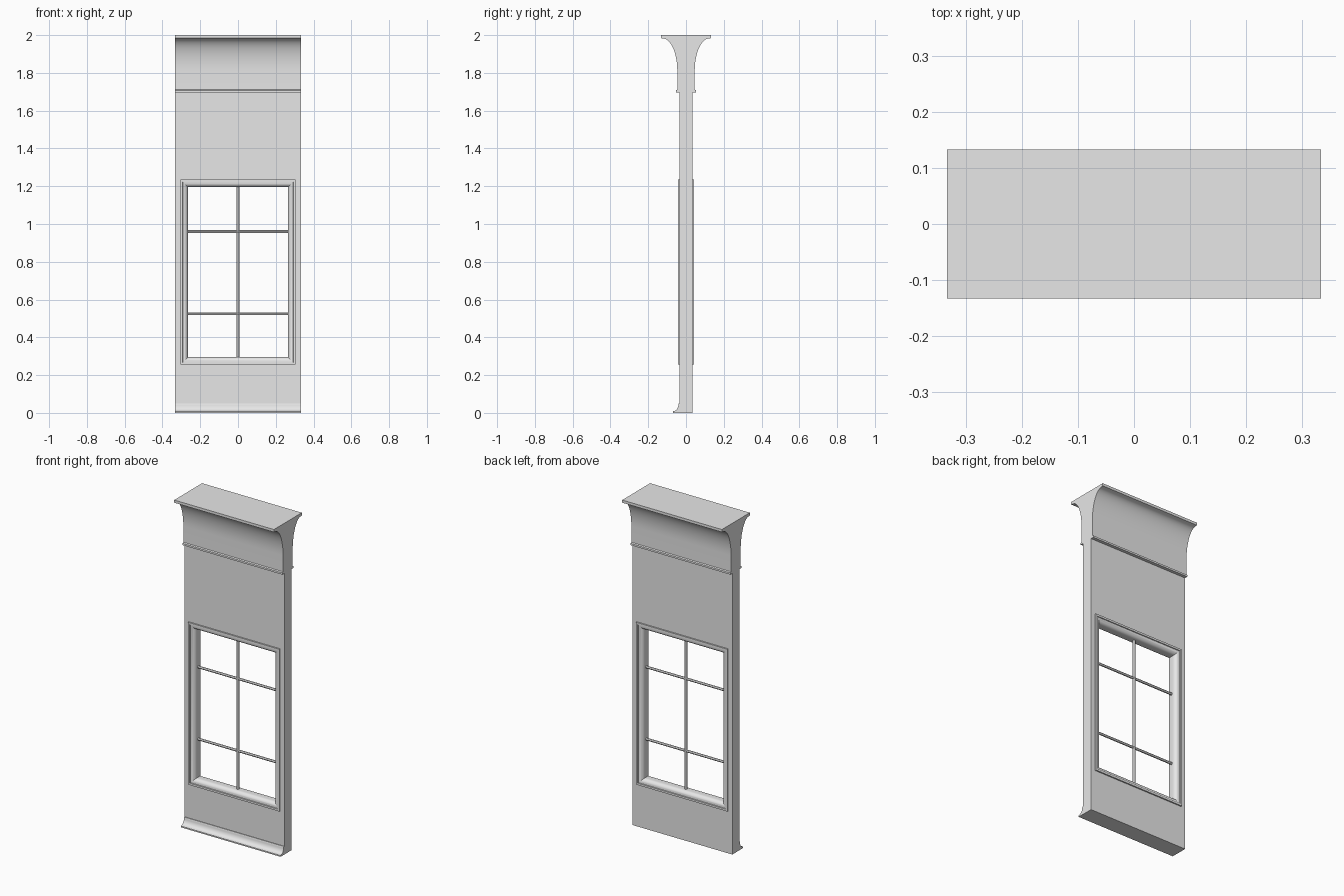
import bpy, bmesh, math
from mathutils import Matrix

cube = bpy.data.objects.get("Cube")
if cube:
    bpy.data.objects.remove(cube, do_unlink=True)

# Single plaster colour
plaster = bpy.data.materials.new("plaster_grey")
plaster.use_nodes = True
GREY = (0.8, 0.8, 0.8, 1)
plaster.diffuse_color = GREY
plaster.node_tree.nodes["Principled BSDF"].inputs["Base Color"].default_value = GREY

HALF_W = 0.333      # panel half width
WALL_Y = 0.034      # wall half thickness
OPEN_X = 0.265      # window opening half width
OPEN_Z = (0.295, 1.195)


def finish(name, bm):
    bmesh.ops.recalc_face_normals(bm, faces=bm.faces)
    mesh = bpy.data.meshes.new(name)
    bm.to_mesh(mesh)
    bm.free()
    mesh.materials.append(plaster)
    mesh.shade_smooth()
    mesh.set_sharp_from_angle(angle=math.radians(30))
    obj = bpy.data.objects.new(name, mesh)
    bpy.context.collection.objects.link(obj)
    return obj


def moulding(name, profile):
    """Extrude a closed (y, z) profile across the panel width."""
    bm = bmesh.new()
    face = bm.faces.new([bm.verts.new((-HALF_W, y, z)) for y, z in profile])
    ext = bmesh.ops.extrude_face_region(bm, geom=[face], use_keep_orig=True)
    verts = [v for v in ext["geom"] if isinstance(v, bmesh.types.BMVert)]
    bmesh.ops.translate(bm, verts=verts, vec=(2 * HALF_W, 0, 0))
    return finish(name, bm)


def ring_sweep(name, rings):
    """Join rectangular rings (half x, low z, high z, y) into a closed loop."""
    bm = bmesh.new()
    loops = [[bm.verts.new((sx * x, y, z)) for sx, z in
              ((-1, lo), (1, lo), (1, hi), (-1, hi))] for x, lo, hi, y in rings]
    for i, a in enumerate(loops):
        b = loops[(i + 1) % len(loops)]
        for j in range(4):
            k = (j + 1) % 4
            bm.faces.new((a[j], a[k], b[k], b[j]))
    return finish(name, bm)


def bar(name, centre, length, axis):
    """Slim round glazing bar."""
    bm = bmesh.new()
    bmesh.ops.create_cone(bm, cap_ends=True, segments=12, radius1=0.0075,
                          radius2=0.0075, depth=length)
    turn = Matrix.Rotation(math.pi / 2, 4, "Y") if axis == "X" else Matrix()
    bmesh.ops.transform(bm, verts=bm.verts, matrix=Matrix.Translation(centre) @ turn)
    return finish(name, bm)


def cove(start, end, steps):
    """Concave quarter ellipse, vertical at the start and flat at the end."""
    pts = []
    for i in range(steps + 1):
        t = math.pi / 2 * i / steps
        pts.append((end[0] + (start[0] - end[0]) * math.cos(t),
                    start[1] + (end[1] - start[1]) * math.sin(t)))
    return pts


# Wall with the window opening
wall_in = (OPEN_X + 0.015, OPEN_Z[0] - 0.015, OPEN_Z[1] + 0.015)
wall_out = (HALF_W, 0, 1.7)
ring_sweep("wall", [(*wall_out, -WALL_Y), (*wall_out, WALL_Y),
                    (*wall_in, WALL_Y), (*wall_in, -WALL_Y)])

# Window frame: raised outer lip, then a cove running into the opening
front = [(0.04, 0.02), (0.04, 0.042), (0.028, 0.042), (0.027, 0.037)]
for i in range(1, 9):
    t = math.pi / 2 * i / 8
    front.append((0.027 * (1 - math.sin(t)), 0.012 + 0.025 * math.cos(t)))
section = front + [(off, -y) for off, y in reversed(front)]
ring_sweep("window_frame", [(OPEN_X + o, OPEN_Z[0] - o, OPEN_Z[1] + o, y)
                            for o, y in section])

# Glazing bars
mid_z = sum(OPEN_Z) / 2
bar("vertical_glazing_bar", (0, 0, mid_z), OPEN_Z[1] - OPEN_Z[0], "Z")
for label, z in (("lower", 0.525), ("upper", 0.96)):
    bar(label + "_glazing_bar", (0, 0, z), 2 * OPEN_X, "X")

# Crown: bead, straight neck and flared cove on both faces
side = [(0.053, 1.697), (0.053, 1.708), (0.046, 1.712)]
curve = []
for i in range(13):
    t = math.pi / 2 * i / 12
    curve.append((0.122 - 0.076 * math.cos(t), 1.81 + 0.172 * math.sin(t)))
side += curve + [(0.133, 1.984), (0.133, 2.0)]
moulding("crown", side + [(-y, z) for y, z in reversed(side)])

# Baseboard on the front only
skirt = [(-WALL_Y, 0), (-0.07, 0), (-0.07, 0.008)]
skirt += cove((-0.04, 0.045), (-0.066, 0.01), 8)[::-1]
skirt += [(-0.038, 0.05), (-WALL_Y, 0.05)]
moulding("baseboard", skirt)
